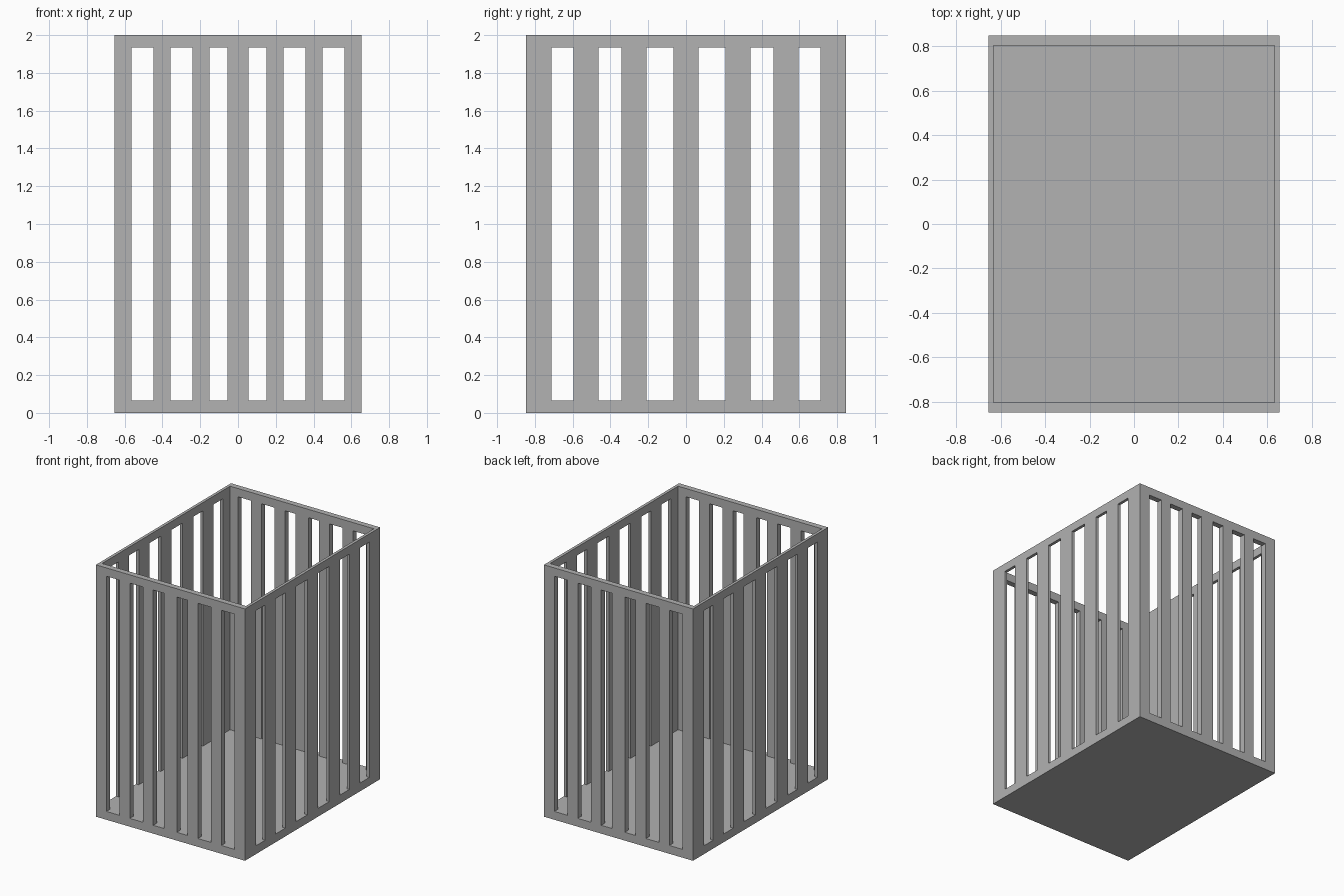
import bpy
import bmesh
from math import pi
from mathutils import Matrix, Vector

default_cube = bpy.data.objects.get("Cube")
if default_cube:
    bpy.data.objects.remove(default_cube, do_unlink=True)

# Overall size
HALF_X, HALF_Y, HEIGHT = 0.655, 0.848, 2.0
END_THICK, SIDE_THICK, RAIL = 0.045, 0.023, 0.066

grey = bpy.data.materials.new("plain grey")
grey.use_nodes = True
grey.diffuse_color = (0.445, 0.445, 0.445, 1)
grey.node_tree.nodes["Principled BSDF"].inputs["Base Color"].default_value = grey.diffuse_color


def add_object(name, bm, matrix):
    bmesh.ops.recalc_face_normals(bm, faces=bm.faces)
    mesh = bpy.data.meshes.new(name)
    bm.to_mesh(mesh)
    bm.free()
    mesh.materials.append(grey)
    obj = bpy.data.objects.new(name, mesh)
    obj.matrix_world = matrix
    bpy.context.collection.objects.link(obj)


def slotted_wall(name, half_width, slots, thickness, matrix):
    """Upright panel in the xz plane, thickened towards +y, with mirrored slots."""
    edges = [half_width] + [e for slot in slots for e in slot]
    xs = sorted(edges + [-e for e in edges])
    zs = [0, RAIL, HEIGHT - RAIL, HEIGHT]
    bm = bmesh.new()
    grid = [[bm.verts.new((x, 0, z)) for z in zs] for x in xs]
    for i in range(len(xs) - 1):
        for j in range(3):
            if j == 1 and i % 2 == 1:
                continue  # open slot between two bars
            bm.faces.new((grid[i][j], grid[i + 1][j], grid[i + 1][j + 1], grid[i][j + 1]))
    panel = bmesh.ops.extrude_face_region(bm, geom=bm.faces[:], use_keep_orig=True)
    moved = [v for v in panel["geom"] if isinstance(v, bmesh.types.BMVert)]
    bmesh.ops.translate(bm, verts=moved, vec=Vector((0, thickness, 0)))
    add_object(name, bm, matrix)


# Front and back walls span the full width, side walls fit between them
end_slots = [(0.056, 0.151), (0.241, 0.357), (0.447, 0.563)]
side_slots = [(0.066, 0.209), (0.342, 0.463), (0.595, 0.712)]
for front, back, turn in (("front_wall", "left_wall", 0), ("back_wall", "right_wall", pi)):
    spin = Matrix.Rotation(turn, 4, "Z")
    slotted_wall(front, HALF_X, end_slots, END_THICK,
                 spin @ Matrix.Translation((0, -HALF_Y, 0)))
    slotted_wall(back, HALF_Y - END_THICK, side_slots, SIDE_THICK,
                 spin @ Matrix.Rotation(pi / 2, 4, "Z") @ Matrix.Translation((0, -HALF_X, 0)))

# Solid floor, level with the bottom of the slots
bm = bmesh.new()
bmesh.ops.create_cube(bm, size=1)
bmesh.ops.scale(bm, verts=bm.verts,
                vec=(2 * (HALF_X - SIDE_THICK), 2 * (HALF_Y - END_THICK), RAIL))
add_object("floor", bm, Matrix.Translation((0, 0, RAIL / 2)))
